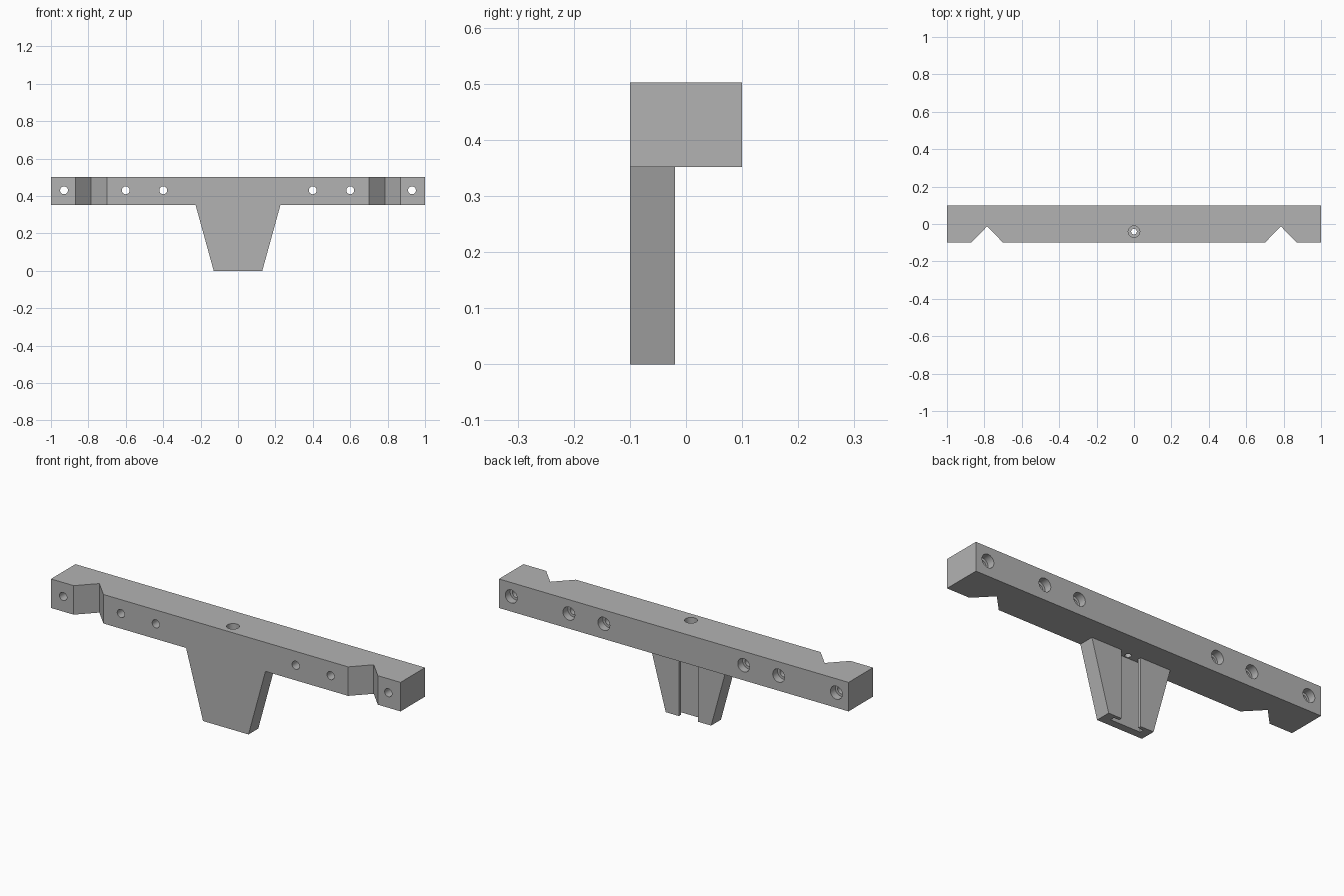
import bpy, bmesh
from math import radians
from mathutils import Matrix, Vector

cube = bpy.data.objects.get("Cube")
if cube:
    bpy.data.objects.remove(cube, do_unlink=True)

grey = bpy.data.materials.new("plain grey")
grey.use_nodes = True
grey.diffuse_color = (0.45, 0.45, 0.45, 1)
grey.node_tree.nodes["Principled BSDF"].inputs["Base Color"].default_value = grey.diffuse_color

BASE, TOP = 0.352, 0.502
FRONT, BACK = -0.1, 0.1


def add_object(name, bm):
    bmesh.ops.recalc_face_normals(bm, faces=bm.faces)
    mesh = bpy.data.meshes.new(name)
    bm.to_mesh(mesh)
    bm.free()
    mesh.materials.append(grey)
    obj = bpy.data.objects.new(name, mesh)
    bpy.context.collection.objects.link(obj)
    return obj


def extrude(name, points, direction):
    bm = bmesh.new()
    face = bm.faces.new([bm.verts.new(p) for p in points])
    new = bmesh.ops.extrude_face_region(bm, geom=[face])["geom"]
    verts = [g for g in new if isinstance(g, bmesh.types.BMVert)]
    bmesh.ops.translate(bm, verts=verts, vec=direction)
    return add_object(name, bm)


def cylinder(name, radius, start, end):
    start, end = Vector(start), Vector(end)
    turn = (end - start).to_track_quat('Z', 'Y').to_matrix().to_4x4()
    bm = bmesh.new()
    bmesh.ops.create_cone(bm, cap_ends=True, segments=32, radius1=radius, radius2=radius,
                          depth=(end - start).length,
                          matrix=Matrix.Translation((start + end) / 2) @ turn)
    return add_object(name, bm)


def combine(target, other, operation):
    mod = target.modifiers.new("combine", 'BOOLEAN')
    mod.operation, mod.solver, mod.object = operation, 'EXACT', other
    bpy.context.view_layer.objects.active = target
    bpy.ops.object.modifier_apply(modifier=mod.name)
    bpy.data.objects.remove(other, do_unlink=True)


# Bar with a V notch near each end of its front
notch = [(0.70, FRONT), (0.785, -0.012), (0.87, FRONT), (1, FRONT)]
outline = ([(-x, y) for x, y in reversed(notch)] + notch + [(1, BACK), (-1, BACK)])
bracket = extrude("bracket", [(x, y, BASE) for x, y in outline], (0, 0, TOP - BASE))

# Counterbored screw holes opening to the back
for side in (-1, 1):
    for x in (0.4, 0.6, 0.93):
        x *= side
        z = 0.43
        combine(bracket, cylinder("screw_hole", 0.021, (x, -0.2, z), (x, 0.2, z)), 'DIFFERENCE')
        combine(bracket, cylinder("screw_seat", 0.034, (x, 0.06, z), (x, 0.2, z)), 'DIFFERENCE')

# Vertical hole above the leg slot
combine(bracket, cylinder("top_hole", 0.015, (0, -0.041, 0.3), (0, -0.041, 0.6)), 'DIFFERENCE')
combine(bracket, cylinder("top_seat", 0.031, (0, -0.041, 0.43), (0, -0.041, 0.6)), 'DIFFERENCE')

# Tapered leg with a T-shaped slot in its back
leg = extrude("leg", [(-0.13, FRONT, 0), (0.13, FRONT, 0),
                      (0.227, FRONT, BASE), (-0.227, FRONT, BASE)], (0, 0.08, 0))
half = [(0.055, 0), (0.055, -0.037), (0.085, -0.037), (0.085, -0.06)]
slot = half + [(-x, y) for x, y in reversed(half)]
combine(leg, extrude("slot", [(x, y, -0.1) for x, y in slot], (0, 0, 0.6)), 'DIFFERENCE')
combine(bracket, leg, 'UNION')

# Smooth hole walls, sharp edges elsewhere
bpy.ops.object.select_all(action='DESELECT')
bracket.select_set(True)
bpy.context.view_layer.objects.active = bracket
bpy.ops.object.shade_smooth_by_angle(angle=radians(30))
